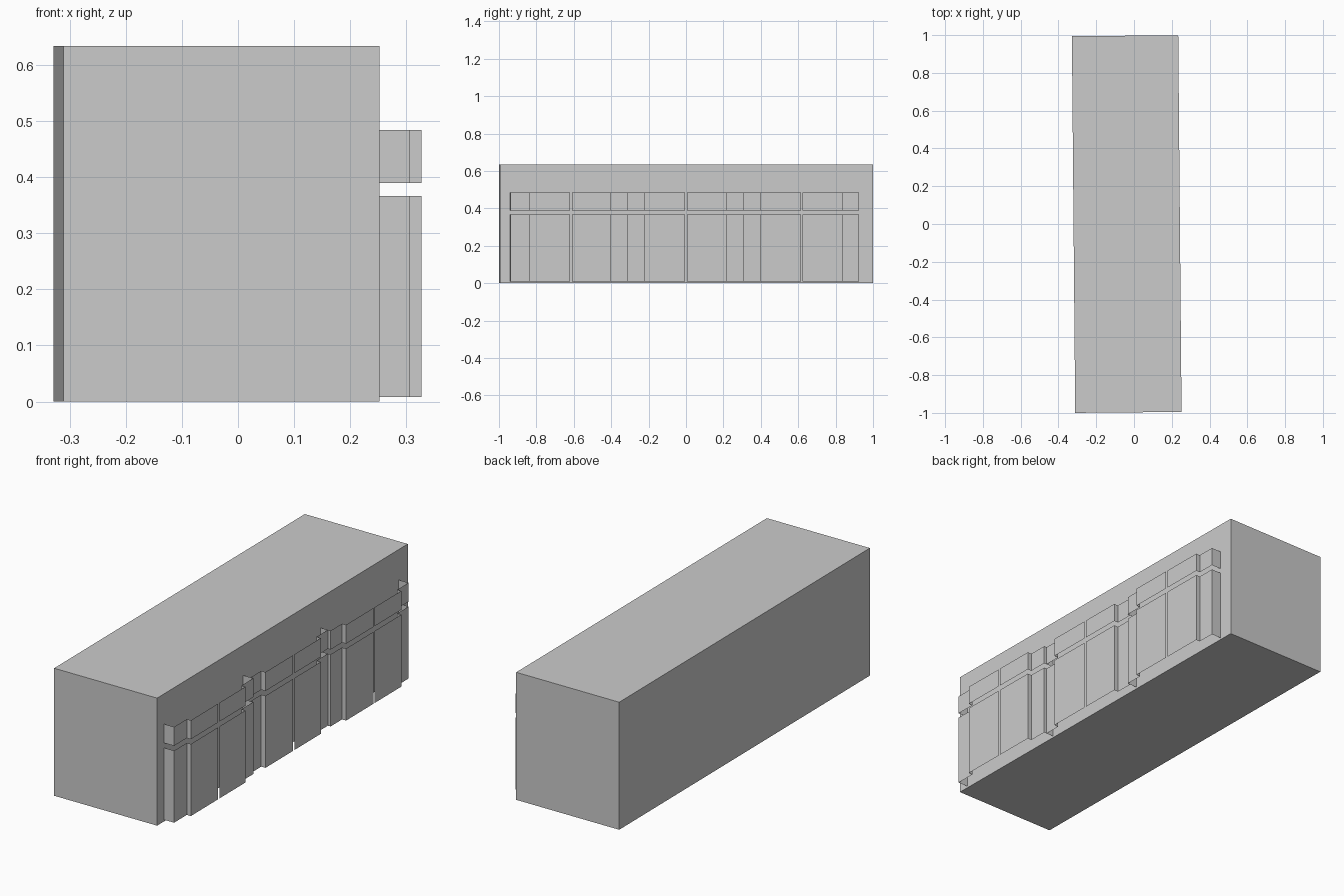
import bpy
from mathutils import Matrix

if "Cube" in bpy.data.objects:
    bpy.data.objects.remove(bpy.data.objects["Cube"])

# whole building sits slightly turned on the ground
TURN = Matrix.Rotation(0.0088, 4, 'Z')
WALL_X = 0.243


def make_object(name, verts, faces):
    mesh = bpy.data.meshes.new(name)
    mesh.from_pydata(verts, [], faces)
    mesh.transform(TURN)
    mesh.update()
    obj = bpy.data.objects.new(name, mesh)
    bpy.context.collection.objects.link(obj)
    return obj


def open_strips(name, paths, bands):
    """Extrude plan polylines upward as open vertical sheets."""
    verts, faces = [], []
    for z0, z1 in bands:
        for path in paths:
            for i, (x, y) in enumerate(path):
                n = len(verts)
                verts += [(x, y, z0), (x, y, z1)]
                if i:
                    faces.append((n - 2, n, n + 1, n - 1))
    return make_object(name, verts, faces)


# main block
bpy.ops.mesh.primitive_cube_add(size=1)
block = bpy.context.object
block.name = "building_block"
block.data.transform(TURN @ Matrix.Translation((-0.0385, 0, 0.317))
                     @ Matrix.Diagonal((0.563, 1.994, 0.634, 1)))

# stepped facade: start, bay start, slot, bay end, end, side depth, bay depth
bays = [
    (-0.942, -0.841, -0.618, -0.407, -0.312, 0.298, 0.320),
    (-0.312, -0.227, -0.002, 0.213, 0.303, 0.283, 0.306),
    (0.303, 0.394, 0.616, 0.833, 0.923, 0.298, 0.320),
]
bands = [(0.008, 0.366), (0.390, 0.484)]
for i, (a, b, mid, c, d, side, bay) in enumerate(bays):
    near = [(WALL_X, a), (side, a), (side, b), (bay, b), (bay, mid - 0.005)]
    far = [(bay, mid + 0.005), (bay, c), (side, c), (side, d), (WALL_X, d)]
    open_strips(f"facade_bay_{i + 1}", [near, far], bands)
